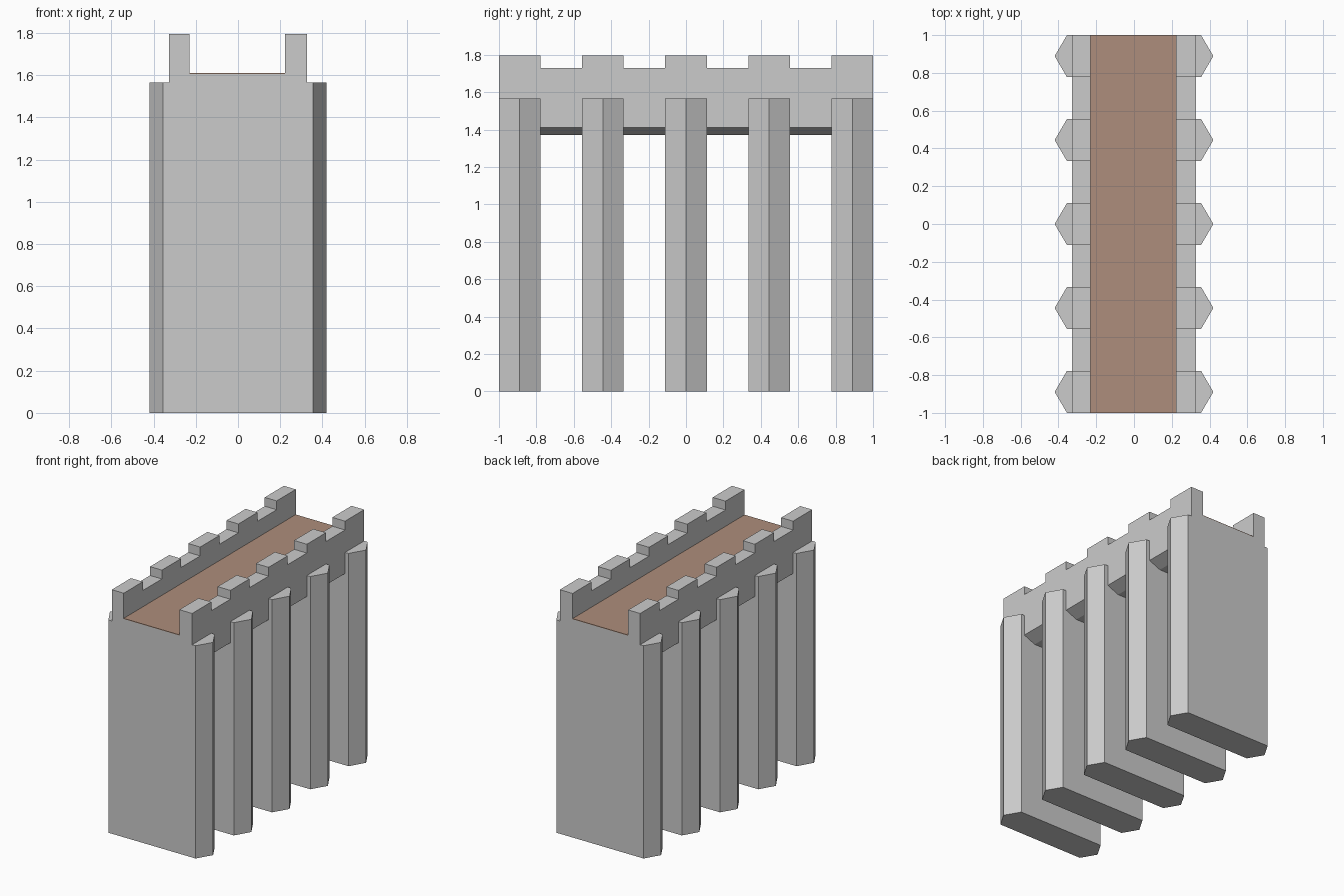
import bpy, bmesh
from mathutils import Vector

if "Cube" in bpy.data.objects:
    bpy.data.objects.remove(bpy.data.objects["Cube"])

PIER_W = 2 / 9                                  # five piers, four equal gaps
PIER_Y = [(i - 2) * 2 * PIER_W for i in range(5)]
INNER_L, INNER_R, OUTER = -0.23, 0.223, 0.327


def prism(name, points, offset):
    """Extrude a closed outline of 3D points along offset."""
    bm = bmesh.new()
    face = bm.faces.new([bm.verts.new(p) for p in points])
    out = bmesh.ops.extrude_face_region(bm, geom=[face], use_keep_orig=True)
    verts = [v for v in out["geom"] if isinstance(v, bmesh.types.BMVert)]
    bmesh.ops.translate(bm, verts=verts, vec=Vector(offset))
    bmesh.ops.recalc_face_normals(bm, faces=bm.faces)
    mesh = bpy.data.meshes.new(name)
    bm.to_mesh(mesh)
    bm.free()
    obj = bpy.data.objects.new(name, mesh)
    bpy.context.collection.objects.link(obj)
    return obj


def box(name, x0, x1, y0, y1, z0, z1):
    return prism(name, [(x0, y0, z0), (x1, y0, z0), (x1, y1, z0), (x0, y1, z0)],
                 (0, 0, z1 - z0))


# Bridge deck: trough profile with low parapets and chamfered underside
profile = [(-OUTER, 1.41), (-0.235, 1.37), (0.235, 1.37), (OUTER, 1.41),
           (OUTER, 1.73), (INNER_R, 1.73), (INNER_R, 1.605),
           (INNER_L, 1.605), (INNER_L, 1.73), (-OUTER, 1.73)]
prism("deck", [(x, -1, z) for x, z in profile], (0, 2, 0))

# Brown road surface
road = box("road_surface", INNER_L, INNER_R, -1, 1, 1.605, 1.61)
brown = bpy.data.materials.new("road_brown")
brown.diffuse_color = (0.42, 0.27, 0.20, 1)
brown.use_nodes = True
brown.node_tree.nodes["Principled BSDF"].inputs["Base Color"].default_value = brown.diffuse_color
road.data.materials.append(brown)

for i, y in enumerate(PIER_Y, 1):
    h = PIER_W / 2
    # Pier with pointed cutwaters on both sides
    plan = [(0.42, y), (0.355, y + h), (-0.355, y + h),
            (-0.42, y), (-0.355, y - h), (0.355, y - h)]
    prism(f"pier_{i}", [(x, py, 0) for x, py in plan], (0, 0, 1.565))
    # Parapet battlements above each pier
    box(f"battlement_left_{i}", -OUTER, INNER_L, y - h, y + h, 1.73, 1.795)
    box(f"battlement_right_{i}", INNER_R, OUTER, y - h, y + h, 1.73, 1.795)
